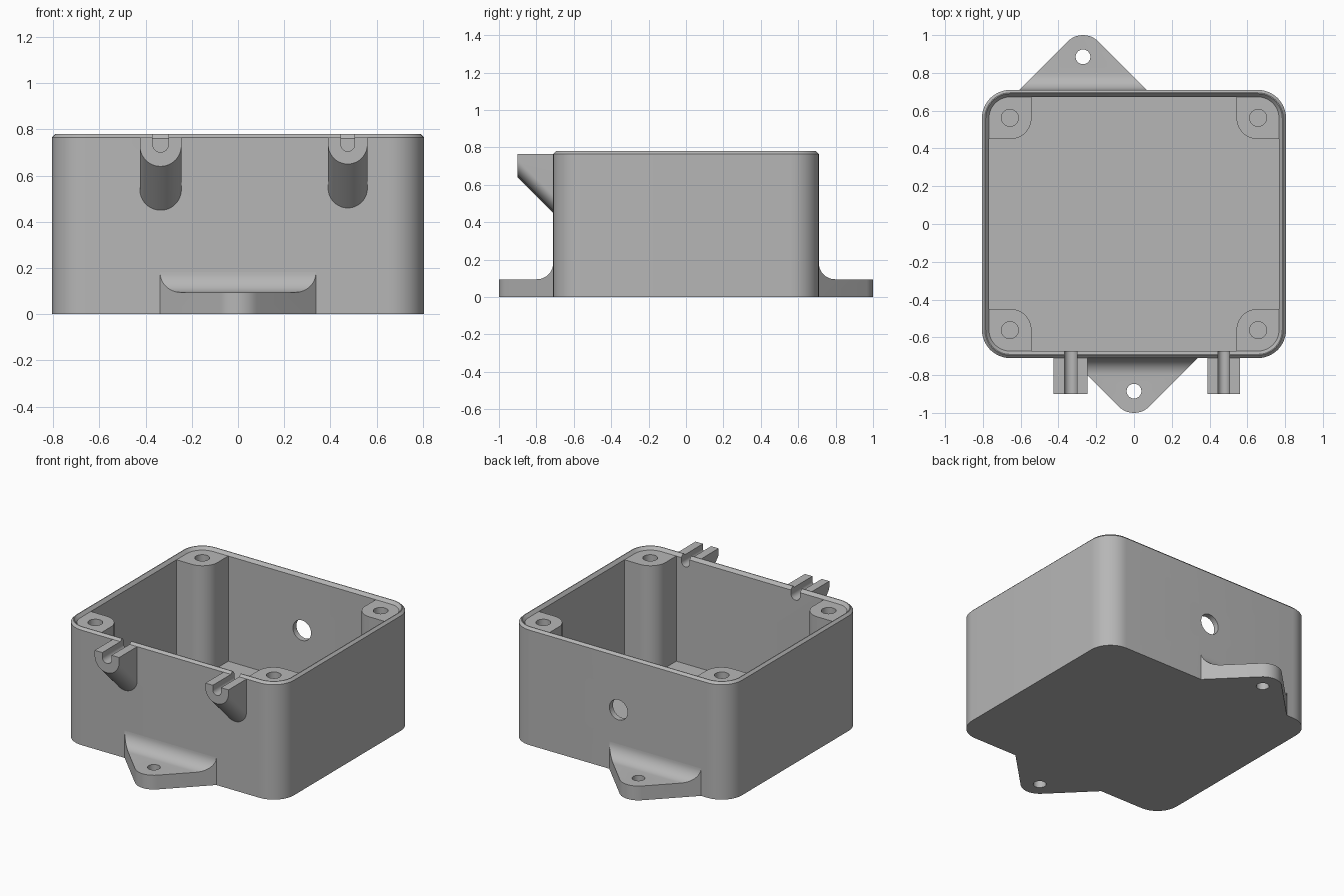
import bpy, bmesh
from math import sin, cos, pi, radians

if "Cube" in bpy.data.objects:
    bpy.data.objects.remove(bpy.data.objects["Cube"], do_unlink=True)

grey = bpy.data.materials.new("light grey plastic")
grey.use_nodes = True
COLOUR = (0.47, 0.47, 0.47, 1)
grey.diffuse_color = COLOUR
grey.node_tree.nodes["Principled BSDF"].inputs["Base Color"].default_value = COLOUR

HX, HY, H = 0.805, 0.71, 0.78     # outer half sizes and height
WALL, FLOOR, RADIUS = 0.037, 0.06, 0.15


def loft(name, rings):
    """Skin a series of equal-length closed rings and cap both ends."""
    bm = bmesh.new()
    loops = [[bm.verts.new(p) for p in ring] for ring in rings]
    for a, b in zip(loops, loops[1:]):
        for i in range(len(a)):
            j = (i + 1) % len(a)
            bm.faces.new((a[i], a[j], b[j], b[i]))
    bm.faces.new(loops[0][::-1])
    bm.faces.new(loops[-1])
    bmesh.ops.recalc_face_normals(bm, faces=bm.faces)
    mesh = bpy.data.meshes.new(name)
    bm.to_mesh(mesh)
    bm.free()
    mesh.materials.append(grey)
    obj = bpy.data.objects.new(name, mesh)
    bpy.context.collection.objects.link(obj)
    return obj


def arc(cx, cy, r, start, end, n=12):
    if r == 0:
        return [(cx, cy)]
    angles = [radians(start + (end - start) * i / n) for i in range(n + 1)]
    return [(cx + r * cos(a), cy + r * sin(a)) for a in angles]


def circle(cx, cy, r):
    return arc(cx, cy, r, 0, 360, 32)[:-1]


def rounded_rect(x0, x1, y0, y1, radii):
    """Radii run counter-clockwise from the (x1, y1) corner."""
    a, b, c, d = radii
    return (arc(x1 - a, y1 - a, a, 0, 90) + arc(x0 + b, y1 - b, b, 90, 180)
            + arc(x0 + c, y0 + c, c, 180, 270) + arc(x1 - d, y0 + d, d, 270, 360))


def extrude(name, outline, lo, hi, axis="z"):
    place = {"z": lambda p, t: (p[0], p[1], t),
             "y": lambda p, t: (p[0], t, p[1]),
             "x": lambda p, t: (t, p[0], p[1])}[axis]
    return loft(name, [[place(p, t) for p in outline] for t in (lo, hi)])


def boolean(obj, cutter, operation="DIFFERENCE"):
    cutter.hide_render = True
    mod = obj.modifiers.new("cut", "BOOLEAN")
    mod.operation, mod.solver, mod.object = operation, "EXACT", cutter
    bpy.ops.object.select_all(action="DESELECT")
    bpy.context.view_layer.objects.active = obj
    obj.select_set(True)
    bpy.ops.object.modifier_apply(modifier=mod.name)
    bpy.data.objects.remove(cutter, do_unlink=True)


parts = []

# Open box with a bevelled rim
def box_ring(inset, z):
    outline = rounded_rect(-HX + inset, HX - inset, -HY + inset, HY - inset,
                           [RADIUS - inset] * 4)
    return [(x, y, z) for x, y in outline]


steps = [(0, 0), (0, H - 0.015), (0.015, H), (0.02, H),
         (WALL, H - 0.02), (WALL, FLOOR)]
box = loft("box_shell", [box_ring(*s) for s in steps])
boolean(box, extrude("wall_hole_cutter", circle(0, 0.41, 0.067), 0.6, 0.8, "y"))
parts.append(box)

# Corner screw posts
for sx, side in ((-1, "right"), (1, "left")):
    for sy, end in ((-1, "front"), (1, "back")):
        outline = rounded_rect(0.543, HX - 0.02, 0.45, HY - 0.02,
                               (RADIUS - 0.02, 0, 0.11, 0))
        post = extrude(f"screw_post_{end}_{side}",
                       [(x * sx, y * sy) for x, y in outline], FLOOR - 0.02, H - 0.02)
        boolean(post, extrude("screw_hole_cutter",
                              circle(0.657 * sx, 0.562 * sy, 0.045), 0.4, 0.9))
        parts.append(post)

# Slotted cable guides, each a U section sloping back to the wall
TOP, FRONT, INNER = 0.765, -0.9, -0.69
for name, x, r, low, slot in (("right", -0.335, 0.09, 0.64, 0.034),
                              ("left", 0.475, 0.085, 0.65, 0.03)):
    u = arc(x, low + r, r, 180, 360, 24)
    rings = []
    for y in (FRONT, INNER):
        drop = y - FRONT
        rings.append([(x + r, y, TOP), (x - r, y, TOP)]
                     + [(px, y, pz - drop) for px, pz in u])
    guide = loft("cable_guide_" + name, rings)
    for obj in (guide, box):
        profile = [(x + slot, 0.9), (x - slot, 0.9)] + arc(x, 0.735, slot, 180, 360)
        boolean(obj, extrude("slot_cutter", profile, -1, -0.6, "y"))
    parts.append(guide)

# Mounting tabs: triangular plan with a round tip and a fillet up the wall
BASE, TIP, THICK, FILLET = HY - 0.005, 0.885, 0.095, 0.087
for name, x, sy in (("front", 0, -1), ("back", -0.27, 1)):
    tip_r = 1 - TIP
    half = tip_r * cos(pi / 4) + TIP + tip_r * sin(pi / 4) - BASE
    plan = [(-half, BASE), (half, BASE)] + arc(0, TIP, tip_r, 45, 135)
    tab = extrude("mounting_tab_" + name, [(x + px, py * sy) for px, py in plan], 0, 0.3)
    side = ([(0.65, -0.1), (1.1, -0.1), (1.1, THICK)]
            + arc(HY + FILLET, THICK + FILLET, FILLET, 270, 180)
            + [(0.65, THICK + FILLET)])
    boolean(tab, extrude("fillet_cutter", [(py * sy, pz) for py, pz in side],
                         -1.2, 1.2, "x"), "INTERSECT")
    boolean(tab, extrude("tab_hole_cutter", circle(x, TIP * sy, 0.039), -0.1, 0.3))
    parts.append(tab)

# Smooth the rounded surfaces and keep the edges crisp
bpy.ops.object.select_all(action="DESELECT")
for obj in parts:
    obj.select_set(True)
bpy.context.view_layer.objects.active = box
bpy.ops.object.shade_smooth_by_angle(angle=radians(25))
